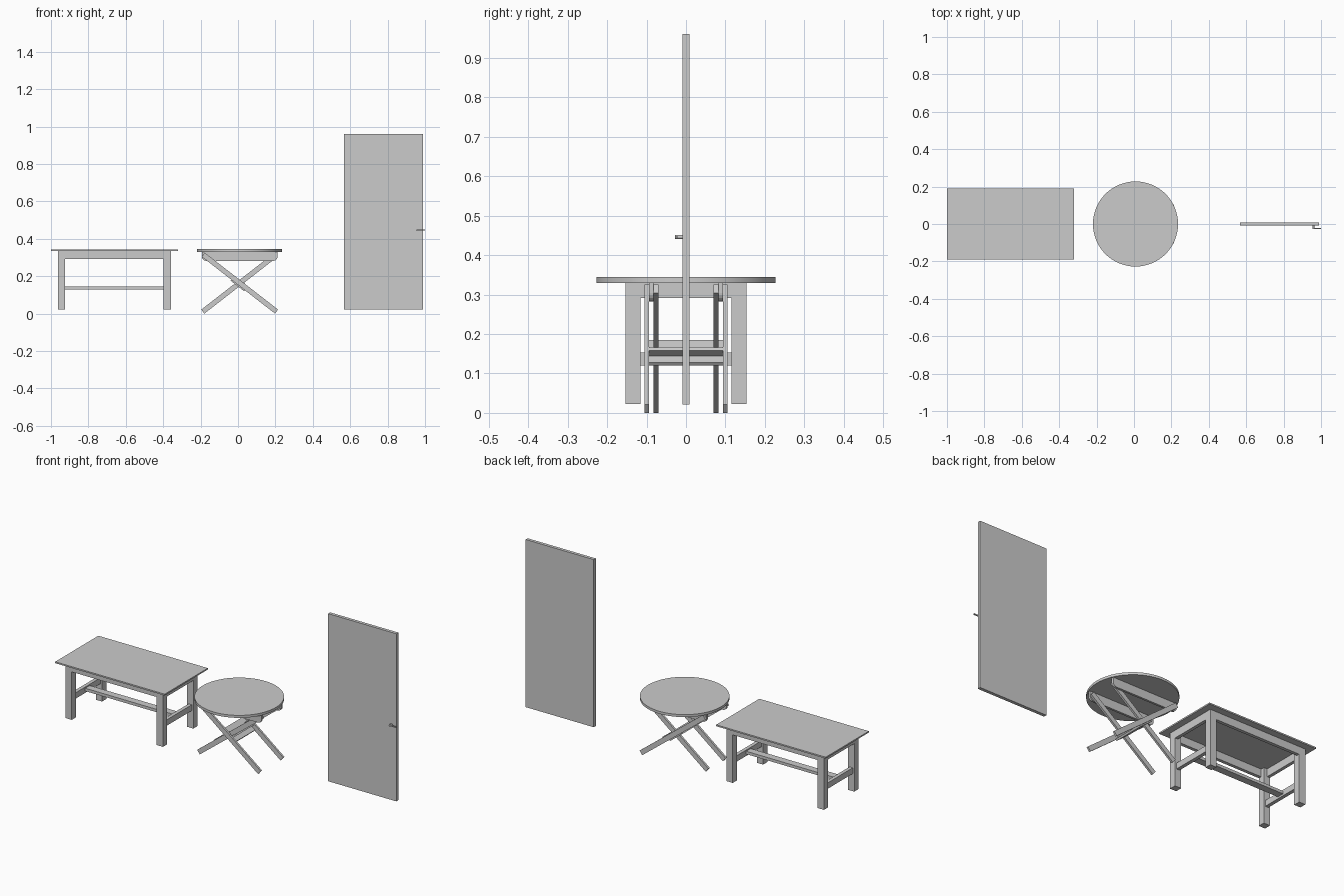
import bpy, bmesh, math
from mathutils import Vector

if "Cube" in bpy.data.objects:
    bpy.data.objects.remove(bpy.data.objects["Cube"])


def box(name, x, y, z, tilt=0.0):
    """Box from (min, max) ranges, optionally tilted about its own y axis."""
    bpy.ops.mesh.primitive_cube_add(size=1)
    ob = bpy.context.object
    ob.name = name
    ob.scale = (x[1] - x[0], y[1] - y[0], z[1] - z[0])
    ob.location = (sum(x) / 2, sum(y) / 2, sum(z) / 2)
    ob.rotation_euler = (0, tilt, 0)
    return ob


def bar(name, a, b, width, y):
    """Sloping bar between two (x, z) points, spanning the y range."""
    dx, dz = b[0] - a[0], b[1] - a[1]
    length = math.hypot(dx, dz)
    cx, cz = (a[0] + b[0]) / 2, (a[1] + b[1]) / 2
    return box(name, (cx - length / 2, cx + length / 2), y,
               (cz - width / 2, cz + width / 2), math.atan2(-dz, dx))


def side_range(s, a, b):
    return tuple(sorted((s * a, s * b)))


def cylinder(name, radius, depth, loc, sides, rot=(0, 0, 0)):
    bpy.ops.mesh.primitive_cylinder_add(vertices=sides, radius=radius, depth=depth,
                                        location=loc, rotation=rot)
    ob = bpy.context.object
    ob.name = name
    bpy.ops.object.shade_smooth_by_angle()
    return ob


def rail(name, y):
    """Rail under the round top with rounded lower corners."""
    x0, x1, z0, z1, r = -0.193, 0.211, 0.282, 0.33, 0.022
    pts = [(x1, z1), (x0, z1)]
    for cx, start in ((x0 + r, 180), (x1 - r, 270)):
        for i in range(6):
            t = math.radians(start + 18 * i)
            pts.append((cx + r * math.cos(t), z0 + r + r * math.sin(t)))
    bm = bmesh.new()
    face = bm.faces.new([bm.verts.new((px, y[0], pz)) for px, pz in pts])
    ext = bmesh.ops.extrude_face_region(bm, geom=[face])
    moved = [v for v in ext["geom"] if isinstance(v, bmesh.types.BMVert)]
    bmesh.ops.translate(bm, vec=Vector((0, y[1] - y[0], 0)), verts=moved)
    bmesh.ops.recalc_face_normals(bm, faces=bm.faces)
    me = bpy.data.meshes.new(name)
    bm.to_mesh(me)
    bm.free()
    ob = bpy.data.objects.new(name, me)
    bpy.context.collection.objects.link(ob)


# Rectangular table: top, legs, aprons, stretchers
box("table_top", (-1.0, -0.321), (-0.191, 0.191), (0.334, 0.342))
LEFT, RIGHT = (-0.963, -0.924), (-0.397, -0.358)
for end, lx in (("left", LEFT), ("right", RIGHT)):
    for s, side in ((-1, "front"), (1, "back")):
        box(f"table_leg_{side}_{end}", lx, side_range(s, 0.1155, 0.153), (0.022, 0.334))
    mid = sum(lx) / 2
    box(f"end_stretcher_{end}", (mid - 0.01, mid + 0.01), (-0.1155, 0.1155), (0.12, 0.153))
    outer = (lx[0], lx[0] + 0.018) if end == "left" else (lx[1] - 0.018, lx[1])
    box(f"end_apron_{end}", outer, (-0.1155, 0.1155), (0.291, 0.334))
for s, side in ((-1, "front"), (1, "back")):
    box(f"long_apron_{side}", (LEFT[1], RIGHT[0]), side_range(s, 0.135, 0.153), (0.291, 0.334))
box("long_stretcher", (-0.935, -0.386), (-0.02, 0.02), (0.13, 0.146))

# Round folding table: top, rails, crossed legs, middle planks
cylinder("round_top", 0.2275, 0.014, (0.008, 0, 0.337), 64)
for s, side in ((-1, "front"), (1, "back")):
    rail(f"rail_{side}", side_range(s, 0.082, 0.094))
    bar(f"outer_leg_{side}", (-0.186, 0.315), (0.206, 0.0107), 0.027, side_range(s, 0.094, 0.105))
    bar(f"inner_leg_{side}", (0.204, 0.315), (-0.188, 0.0107), 0.027, side_range(s, 0.07, 0.082))
bar("wide_middle_plank", (-0.036, 0.18), (0.036, 0.124), 0.011, (-0.094, 0.094))
bar("narrow_middle_plank", (0.007, 0.141), (0.035, 0.163), 0.011, (-0.094, 0.094))

# Door panel and lever handle
box("door_panel", (0.566, 0.988), (-0.009, 0.009), (0.0215, 0.961))
cylinder("handle_stem", 0.005, 0.019, (0.959, -0.0185, 0.446), 16, (math.pi / 2, 0, 0))
box("handle_lever", (0.956, 1.0), (-0.028, -0.022), (0.443, 0.449))
